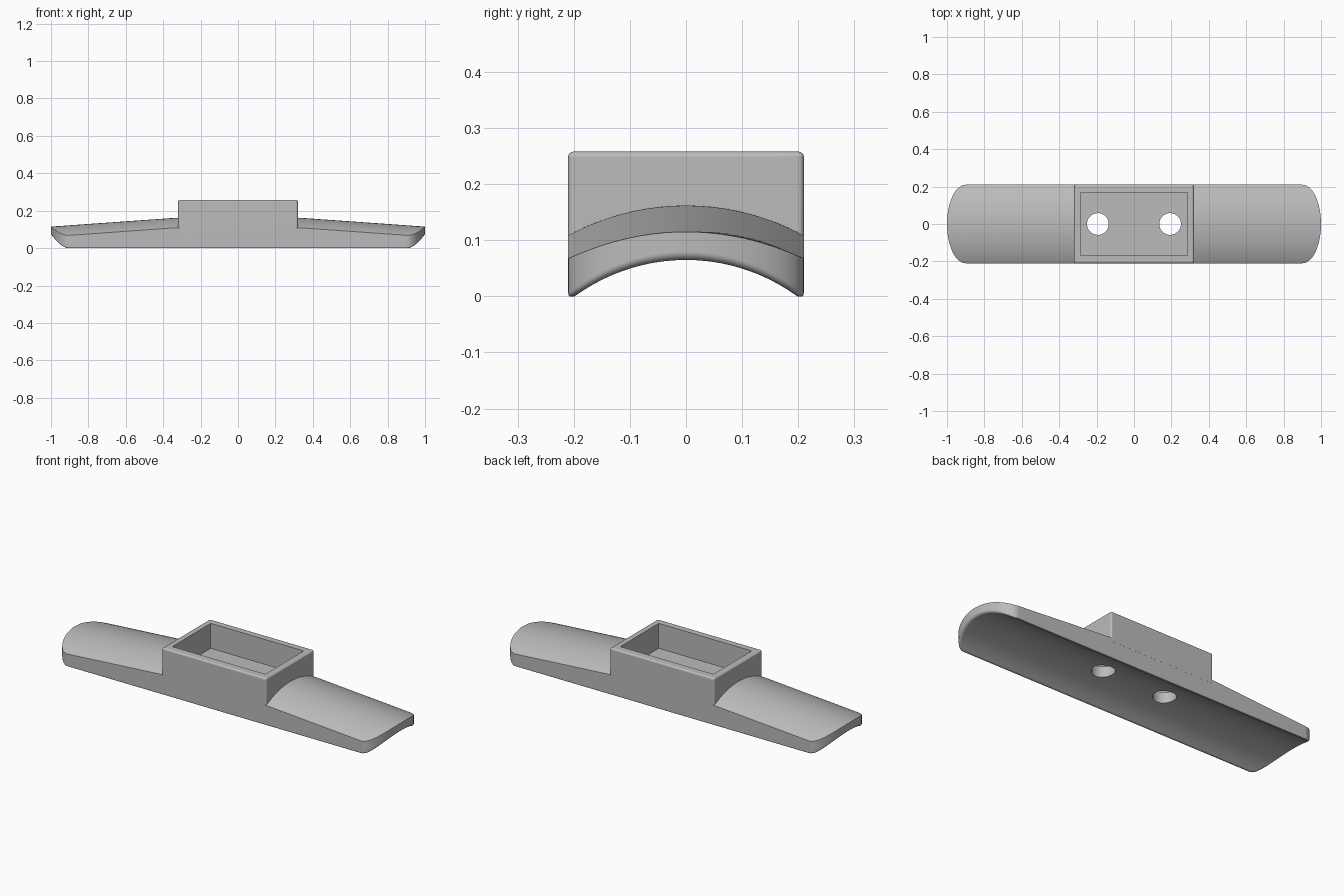
import bpy, bmesh
from math import sqrt, sin, cos, pi

cube = bpy.data.objects.get("Cube")
if cube:
    bpy.data.objects.remove(cube, do_unlink=True)

HALF_W, STRAIGHT, TIP = 0.21, 0.9, 0.1     # half width, straight half length, rounded tip
RIM, SPANS, TIP_STEPS = 0.015, 28, 16      # lower rim radius, spans across, steps per tip

grey = bpy.data.materials.new("grey_plastic")
grey.use_nodes = True
colour = (0.5, 0.5, 0.5, 1)
grey.diffuse_color = colour
grey.node_tree.nodes["Principled BSDF"].inputs["Base Color"].default_value = colour


def make_object(name, bm):
    bmesh.ops.recalc_face_normals(bm, faces=bm.faces)
    mesh = bpy.data.meshes.new(name)
    bm.to_mesh(mesh)
    bm.free()
    mesh.materials.append(grey)
    obj = bpy.data.objects.new(name, mesh)
    bpy.context.collection.objects.link(obj)
    return obj


def box(name, hx, hy, z0, z1, bevel=0):
    bm = bmesh.new()
    bmesh.ops.create_cube(bm, size=2)
    for v in bm.verts:
        v.co = (v.co.x * hx, v.co.y * hy, z1 if v.co.z > 0 else z0)
    if bevel:
        edges = [e for e in bm.edges if any(v.co.z > z0 + bevel for v in e.verts)]
        bmesh.ops.bevel(bm, geom=edges, offset=bevel, segments=4, profile=0.5, affect='EDGES')
    return make_object(name, bm)


def cylinder(name, x, radius):
    bm = bmesh.new()
    bmesh.ops.create_cone(bm, cap_ends=True, segments=48, radius1=radius, radius2=radius, depth=1)
    bmesh.ops.translate(bm, verts=bm.verts, vec=(x, 0, 0))
    return make_object(name, bm)


def combine(target, other, operation):
    mod = target.modifiers.new(operation.lower(), 'BOOLEAN')
    mod.operation, mod.solver, mod.object = operation, 'EXACT', other
    bpy.context.view_layer.objects.active = target
    bpy.ops.object.modifier_apply(modifier=mod.name)
    bpy.data.objects.remove(other, do_unlink=True)


# Arched upper and lower surfaces of the grip
def top_z(x, y):
    return 0.163 - (0.44 - sqrt(0.44**2 - y * y)) - 0.0706 * max(0, abs(x) - 0.32)


def bottom_z(y, inset):
    lift = RIM - sqrt(max(0, RIM**2 - (RIM - inset)**2))
    return max(0, 0.065 - (0.335 - sqrt(0.335**2 - y * y)) + lift)


def plan(station, v, inset):
    """Plan position at a station, v across, set in from the outline."""
    sign, straight, angle = station
    x = sign * (straight + (TIP - inset) * cos(angle))
    return x, v * (HALF_W - inset) * sin(angle)


# Stations from one rounded tip to the other
tip = [(1, STRAIGHT, pi / 2 * i / TIP_STEPS) for i in range(TIP_STEPS + 1)]
middle = [(1, STRAIGHT * (1 - i / 8), pi / 2) for i in range(1, 8)]
half = tip + middle
stations = half + [(1, 0, pi / 2)] + [(-1, s, a) for _, s, a in reversed(half)]

# Grip body lofted through closed cross sections
across = [-cos(pi * i / SPANS) for i in range(SPANS + 1)]
insets = [RIM * (1 - cos(pi / 2 * i / 6)) for i in range(6)]
bm = bmesh.new()
sections = []
for st in stations:
    points = []
    for v in across:
        x, y = plan(st, v, 0)
        points.append((x, y, top_z(x, y)))
    lower = [(1, d) for d in insets] + [(v, RIM) for v in reversed(across)]
    lower += [(-1, d) for d in reversed(insets)]
    for v, d in lower:
        x, y = plan(st, v, d)
        points.append((x, y, bottom_z(y, d)))
    sections.append([bm.verts.new(p) for p in points])
for a, b in zip(sections, sections[1:]):
    for i in range(len(a)):
        bm.faces.new((a[i - 1], a[i], b[i], b[i - 1]))
bmesh.ops.remove_doubles(bm, verts=bm.verts, dist=1e-5)
bmesh.ops.dissolve_degenerate(bm, edges=bm.edges, dist=1e-6)
handle = make_object("handle_mount", bm)

# Raised housing, its open pocket and two screw holes
combine(handle, box("housing", 0.32, HALF_W + 0.0003, 0.09, 0.258, 0.01), 'UNION')
combine(handle, box("pocket_cutter", 0.285, 0.168, 0.12, 0.4), 'DIFFERENCE')
for x in (-0.193, 0.193):
    combine(handle, cylinder("hole_cutter", x, 0.058), 'DIFFERENCE')

# Smooth shading with sharp edges kept
bpy.ops.object.select_all(action='DESELECT')
handle.select_set(True)
bpy.context.view_layer.objects.active = handle
bpy.ops.object.shade_smooth_by_angle(angle=pi / 6)
weighted = handle.modifiers.new("weighted_normals", 'WEIGHTED_NORMAL')
weighted.keep_sharp = True
